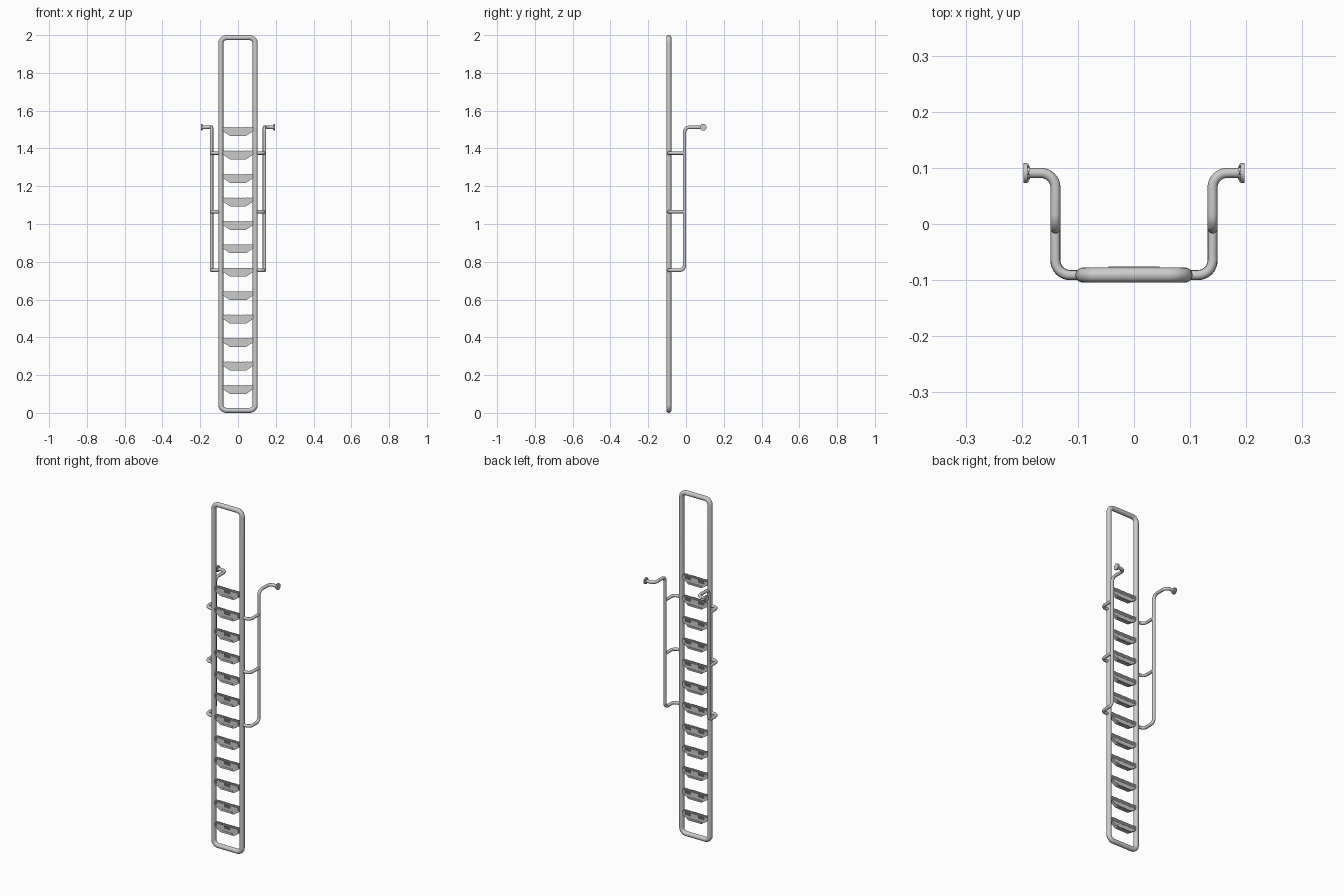
import bpy, bmesh, math
from mathutils import Vector

if "Cube" in bpy.data.objects:
    bpy.data.objects.remove(bpy.data.objects["Cube"])

FY = -0.091          # plane of the main frame
FX = 0.091           # frame stile centre
FR = 0.0135          # frame tube radius
HR = 0.009           # handrail tube radius


def fillet(points, radius, closed=False, steps=8):
    """Round every corner of a right-angled path."""
    pts = [Vector(p) for p in points]
    out = []
    n = len(pts)
    for i, p in enumerate(pts):
        if not closed and i in (0, n - 1):
            out.append(p)
            continue
        a = (pts[i - 1] - p).normalized()
        b = (pts[(i + 1) % n] - p).normalized()
        c = p + (a + b) * radius
        for k in range(steps + 1):
            t = math.pi / 2 * k / steps
            out.append(c - b * radius * math.cos(t) - a * radius * math.sin(t))
    return out


def tube(name, points, bend, r, closed=False):
    path = fillet(points, bend, closed)
    cu = bpy.data.curves.new(name, 'CURVE')
    cu.dimensions = '3D'
    cu.bevel_depth = r
    cu.bevel_resolution = 6
    cu.use_fill_caps = True
    sp = cu.splines.new('POLY')
    sp.points.add(len(path) - 1)
    for q, p in zip(sp.points, path):
        q.co = (*p, 1)
    sp.use_cyclic_u = closed
    sp.use_smooth = True
    ob = bpy.data.objects.new(name, cu)
    bpy.context.collection.objects.link(ob)
    return ob


def disc(name, x0, x1, y, z, r, sides=32):
    bpy.ops.mesh.primitive_cylinder_add(vertices=sides, radius=r, depth=abs(x1 - x0),
                                        location=((x0 + x1) / 2, y, z),
                                        rotation=(0, math.pi / 2, 0))
    ob = bpy.context.object
    ob.name = name
    bpy.ops.object.shade_smooth_by_angle()
    return ob


def box(bm, x0, x1, y0, y1, z0, z1):
    vs = [bm.verts.new((x, y, z)) for z in (z0, z1)
          for x, y in ((x0, y0), (x1, y0), (x1, y1), (x0, y1))]
    for f in ((3, 2, 1, 0), (4, 5, 6, 7), (0, 1, 5, 4), (1, 2, 6, 5), (2, 3, 7, 6), (3, 0, 4, 7)):
        bm.faces.new([vs[i] for i in f])


# Main frame loop
tube("main_frame", [(-FX, FY, FR), (FX, FY, FR), (FX, FY, 2 - FR), (-FX, FY, 2 - FR)],
     0.03, FR, closed=True)

# Step tread: trapezoid block with grip ribs and a recessed lower plate
bm = bmesh.new()
outline = [(-0.08, 0.0), (0.08, 0.0), (0.08, -0.02), (0.042, -0.045), (-0.042, -0.045), (-0.08, -0.02)]
yf, yb = FY - 0.009, FY + 0.010
front = [bm.verts.new((x, yf, z)) for x, z in outline]
back = [bm.verts.new((x, yb, z)) for x, z in outline]
bm.faces.new(front)
bm.faces.new(back[::-1])
for i in range(6):
    j = (i + 1) % 6
    bm.faces.new((front[i], front[j], back[j], back[i]))
# Grip ribs across the top, front and back
for i in range(24):
    x = -0.0765 + 0.153 * i / 23
    box(bm, x - 0.0018, x + 0.0018, yf - 0.002, yb + 0.002, -0.017, 0.002)
# Lower lip, and a long narrow bar on its face
box(bm, -0.045, 0.045, yb - 0.001, yb + 0.005, -0.043, -0.034)
box(bm, -0.034, 0.034, yf - 0.002, yf + 0.001, -0.041, -0.033)
bmesh.ops.recalc_face_normals(bm, faces=bm.faces[:])
tread_mesh = bpy.data.meshes.new("step_tread")
bm.to_mesh(tread_mesh)
bm.free()
for i in range(12):
    tread = bpy.data.objects.new("step_tread", tread_mesh)
    tread.location.z = 0.145 + i * 0.1242
    bpy.context.collection.objects.link(tread)

# Handrails with stand-off brackets and wall flanges, both sides
for s, side in ((-1, "left"), (1, "right")):
    hx, hy = s * 0.14, -0.008
    tube(side + "_handrail",
         [(s * FX, FY, 0.755), (hx, FY, 0.755), (hx, hy, 0.755), (hx, hy, 1.512),
          (hx, 0.091, 1.512), (s * 0.19, 0.091, 1.512)], 0.026, HR)
    for z in (1.065, 1.375):
        tube(side + "_bracket", [(s * FX, FY, z), (hx, FY, z), (hx, hy, z)], 0.026, HR * 0.95)
    disc(side + "_flange", s * 0.190, s * 0.197, 0.091, 1.512, 0.018)
    disc(side + "_flange_collar", s * 0.185, s * 0.191, 0.091, 1.512, 0.0115)
    for k in range(6):
        a = math.tau * (k + 0.5) / 6
        disc(side + "_flange_bolt", s * 0.187, s * 0.191, 0.091 + 0.0145 * math.cos(a),
             1.512 + 0.0145 * math.sin(a), 0.0028, 6)
